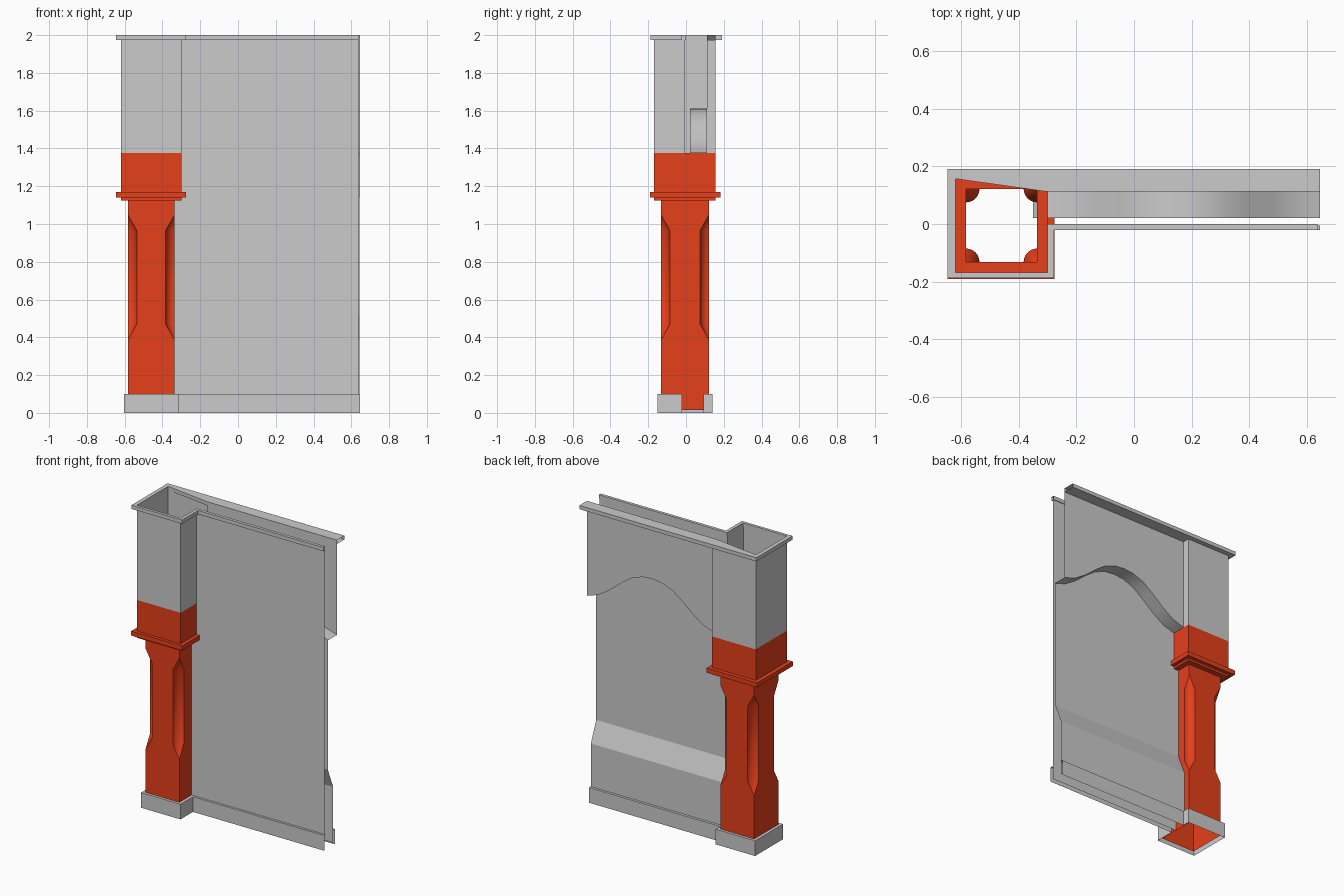
import bpy, bmesh, math

if "Cube" in bpy.data.objects:
    bpy.data.objects.remove(bpy.data.objects["Cube"])

red = bpy.data.materials.new("red_paint")
red.diffuse_color = (0.8, 0.05, 0.011, 1)
red.use_nodes = True
red.node_tree.nodes["Principled BSDF"].inputs["Base Color"].default_value = red.diffuse_color


def loft(name, rows, closed=False, mat=None, smooth=False):
    """Skin a list of equally long point rows into an open sheet or tube."""
    bm = bmesh.new()
    grid = [[bm.verts.new(p) for p in row] for row in rows]
    n = len(rows[0])
    for a, b in zip(grid, grid[1:]):
        for j in range(n if closed else n - 1):
            k = (j + 1) % n
            bm.faces.new((a[j], a[k], b[k], b[j]))
    bmesh.ops.remove_doubles(bm, verts=bm.verts, dist=1e-5)
    mesh = bpy.data.meshes.new(name)
    bm.to_mesh(mesh)
    bm.free()
    ob = bpy.data.objects.new(name, mesh)
    bpy.context.collection.objects.link(ob)
    if mat:
        mesh.materials.append(mat)
    if smooth:
        bpy.ops.object.select_all(action='DESELECT')
        ob.select_set(True)
        bpy.context.view_layer.objects.active = ob
        bpy.ops.object.shade_smooth_by_angle(angle=math.radians(30))
    return ob


def at(path, z):
    return [(x, y, z) for x, y in path]


def rect(x0, x1, y0, y1, z):
    return [(x0, y0, z), (x1, y0, z), (x1, y1, z), (x0, y1, z)]


def coved(x0, x1, y0, y1, z, r, n=6):
    """Rectangle whose corners are scooped out by a quarter circle."""
    pts = []
    for k, (cx, cy, _) in enumerate(rect(x0, x1, y0, y1, z)):
        for i in range(n + 1):
            a = math.radians(90 * k + 90 * (1 - i / n))
            pts.append((cx + r * math.cos(a), cy + r * math.sin(a), z))
    return pts


# Pillar shaft with stopped coves on its corners
shaft = (-0.583, -0.336, -0.132, 0.122)
loft("pillar_shaft",
     [coved(*shaft, z, r) for z, r in
      ((0.015, 0), (0.385, 0), (0.47, 0.047), (0.965, 0.047), (1.05, 0), (1.125, 0))],
     closed=True, mat=red, smooth=True)

# Pillar collar and block
block = (-0.62, -0.30, -0.17, 0.157)
ring = (-0.647, -0.276, -0.19, 0.182)
loft("pillar_capital",
     [rect(*s, z) for s, z in
      ((shaft, 1.125), (block, 1.125), (block, 1.14), (ring, 1.14),
       (ring, 1.17), (block, 1.17), (block, 1.375))],
     closed=True, mat=red)

# Upper pillar box, open towards the inside of the wall
box = [(-0.30, -0.005), (-0.30, -0.17), (-0.62, -0.17),
       (-0.62, 0.157), (-0.30, 0.157), (-0.30, 0.112)]
loft("upper_pillar_box", [at(box, 1.975), at(box, 1.375)])

# Front wall panel: lower part reaches the shaft, upper part the box
for name, x0, z0, z1 in (("front_panel_lower", -0.336, 0.015, 1.14),
                         ("front_panel_upper", -0.30, 1.14, 1.975)):
    loft(name, [[(x, -0.005, z) for x in (x0, 0.637)] for z in (z0, z1)])

# Back wall with sloped plinth
loft("back_wall_lower",
     [[(x, y, z) for x in (0.642, -0.35)] for y, z in
      ((0.075, 0.015), (0.075, 0.385), (0.02, 0.52), (0.02, 1.14))])

# Back wall with overhanging arched panel
half = [(0.4725, 1.375), (0.39, 1.40), (0.31, 1.452), (0.22, 1.525),
        (0.15, 1.575), (0.07, 1.605)]
arch = ([(0.1725 + d, z) for d, z in half] + [(0.1725, 1.612)]
        + [(0.1725 - d, z) for d, z in reversed(half)])
loft("back_wall_arch",
     [[(x, 0.02, 1.14) for x, z in arch],
      [(x, 0.02, z) for x, z in arch],
      [(x, 0.112, z) for x, z in arch],
      [(x, 0.112, 1.975) for x, z in arch]], smooth=True)

# Base moulding around pillar and wall
base_out = [(0.645, -0.02), (-0.315, -0.02), (-0.315, -0.15), (-0.603, -0.15),
            (-0.603, 0.14), (-0.315, 0.14), (-0.315, 0.092), (0.645, 0.092)]
base_in = [(0.645, -0.005), (-0.336, -0.005), (-0.336, -0.132), (-0.583, -0.132),
           (-0.583, 0.122), (-0.336, 0.122), (-0.336, 0.075), (0.645, 0.075)]
loft("base_moulding", [at(base_in, 0.10), at(base_out, 0.10), at(base_out, 0)])

# Top moulding around pillar and wall
top_out = [(0.637, -0.02), (-0.278, -0.02), (-0.278, -0.187), (-0.647, -0.187),
           (-0.647, 0.19), (-0.30, 0.19), (0.645, 0.19)]
top_in = [(0.637, 0.0), (-0.30, 0.0), (-0.30, -0.168), (-0.62, -0.168),
          (-0.62, 0.157), (-0.30, 0.112), (0.645, 0.112)]
loft("top_moulding", [at(top_in, 1.975), at(top_in, 2), at(top_out, 2),
                      at(top_out, 1.975), at(top_in, 1.975)])
